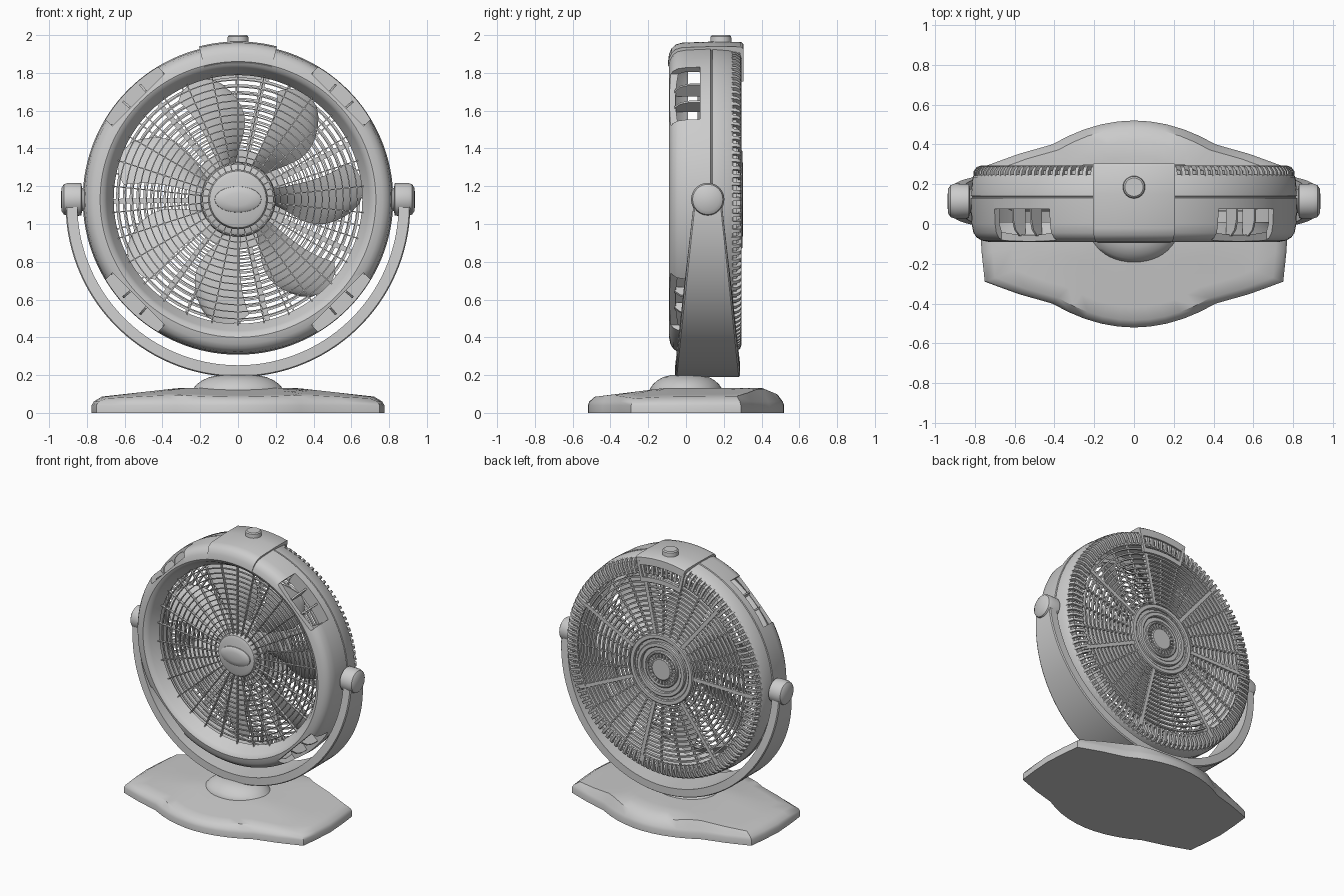
import bpy, bmesh
from math import sin, cos, pi, radians
from mathutils import Matrix, Vector

if "Cube" in bpy.data.objects:
    bpy.data.objects.remove(bpy.data.objects["Cube"])

C = 1.13                                   # height of the fan axis
AXIS = Matrix.Translation((0, 0, C))       # revolve frame: local y is the axis


def finish(name, bm, angle=35):
    bmesh.ops.remove_doubles(bm, verts=bm.verts, dist=1e-5)
    bmesh.ops.recalc_face_normals(bm, faces=bm.faces)
    me = bpy.data.meshes.new(name)
    bm.to_mesh(me)
    bm.free()
    ob = bpy.data.objects.new(name, me)
    bpy.context.collection.objects.link(ob)
    bpy.ops.object.select_all(action='DESELECT')
    bpy.context.view_layer.objects.active = ob
    ob.select_set(True)
    bpy.ops.object.shade_smooth_by_angle(angle=radians(angle))
    return ob


def polar(r, a, y, t=0):
    return Vector((r * cos(a) - t * sin(a), y, r * sin(a) + t * cos(a)))


def bridge(bm, rings, loop_u, loop_v):
    """Quads between neighbouring rows of verts."""
    n, m = len(rings), len(rings[0])
    for i in range(n if loop_u else n - 1):
        for j in range(m if loop_v else m - 1):
            p, q = rings[i], rings[(i + 1) % n]
            k = (j + 1) % m
            bm.faces.new((p[j], p[k], q[k], q[j]))


def revolve(bm, profile, segs=96, closed=True, a0=0.0, a1=2 * pi, M=AXIS):
    full = abs(a1 - a0 - 2 * pi) < 1e-4
    steps = segs if full else segs + 1
    rings = [[bm.verts.new(M @ polar(r, a0 + (a1 - a0) * i / segs, y)) for r, y in profile]
             for i in range(steps)]
    bridge(bm, rings, full, closed)
    if not full:
        bm.faces.new(rings[0])
        bm.faces.new(rings[-1])


def fin(bm, a, outline, w):
    """Plate of width w standing in the radial plane at angle a."""
    two = [[bm.verts.new(AXIS @ polar(r, a, y, t)) for r, y in outline] for t in (-w / 2, w / 2)]
    bridge(bm, two, False, True)
    bm.faces.new(two[0])
    bm.faces.new(two[1])


def rect(r0, r1, y0, y1):
    return [(r0, y0), (r1, y0), (r1, y1), (r0, y1)]


def turned(name, profile, **kw):
    bm = bmesh.new()
    revolve(bm, profile, **kw)
    return finish(name, bm)


# Housing shell with four diagonal vent openings
housing = turned("housing", [
    (.658, .005), (.695, -.06), (.708, -.08), (.73, -.09), (.765, -.083), (.79, -.068), (.807, -.045),
    (.816, 0), (.822, .13), (.815, .133), (.815, .138), (.82, .141), (.812, .235), (.80, .25),
    (.775, .25), (.785, 0), (.77, -.04), (.74, -.058), (.72, -.05), (.68, .01)], segs=128)
bm = bmesh.new()
DIAGONALS = [radians(45 + 90 * k) for k in range(4)]
for a in DIAGONALS:
    fin(bm, a, rect(.745, .92, -.15, .075), .39)
cutter = finish("vent_cutter", bm)
cutter.hide_render = True
mod = housing.modifiers.new("vents", 'BOOLEAN')
mod.object, mod.operation, mod.solver = cutter, 'DIFFERENCE', 'EXACT'
bpy.context.view_layer.objects.active = housing
bpy.ops.object.modifier_apply(modifier="vents")
bpy.data.objects.remove(cutter)
bpy.ops.object.select_all(action='DESELECT')
housing.select_set(True)
bpy.ops.object.shade_smooth_by_angle(angle=radians(35))

# Louvre fins and back wall inside the vents
bm = bmesh.new()
for a in DIAGONALS:
    for d in (-.08, .08):
        fin(bm, a + d, [(.72, -.06), (.755, -.06), (.785, -.03), (.80, .02), (.80, .08), (.72, .08)], .012)
    revolve(bm, rect(.725, .80, .075, .085), 10, a0=a - .25, a1=a + .25)
finish("vent_louvres", bm)

# Front grille: thin spokes and fine rings
bm = bmesh.new()
for k in range(30):
    fin(bm, 2 * pi * k / 30 + pi / 2, rect(.15, .68, -.012, .008), .006)
for k in range(14):
    r = .185 + .037 * k
    revolve(bm, rect(r, r + .006, -.006, .008), 80)
finish("front_grille", bm)

# Front hub disc with oval badge plate
turned("front_hub", [(0, -.03), (.13, -.028), (.15, -.02), (.158, -.005), (.158, .02), (0, .02)],
       segs=64, closed=False)
turned("hub_oval", [(0, -.05), (.06, -.048), (.105, -.042), (.122, -.034), (.125, -.02), (0, -.02)],
       segs=64, closed=False, M=AXIS @ Matrix.Diagonal((1, 1, .56, 1)))

# Fan rotor: hub and seven pitched blades
turned("rotor_hub", [(0, .04), (.17, .04), (.195, .055), (.20, .17), (0, .17)], segs=64, closed=False)
bm = bmesh.new()
NR, NW = 10, 6
for k in range(7):
    mid = radians(4) + 2 * pi * k / 7
    sides = []
    for off in (0, .007):
        grid = []
        for i in range(NR + 1):
            f = i / NR
            half = .22 + .07 * sin(pi * f) - .01 * f
            row = []
            for j in range(NW + 1):
                u = 2 * j / NW - 1
                r = .19 + f * (.47 - .05 * abs(u) ** 3)
                a = mid - .12 * sin(pi * f) + .04 * f + u * half
                row.append(bm.verts.new(AXIS @ polar(r, a, .11 + off - u * .06 + .012 * u * u)))
            grid.append(row)
        bridge(bm, grid, False, False)
        sides.append([r[0] for r in grid] + grid[-1][1:] + [r[-1] for r in grid[-2::-1]] + grid[0][-2:0:-1])
    bridge(bm, sides, False, True)
finish("fan_blades", bm)

# Motor body behind the rotor
turned("motor", [(0, .17), (.14, .17), (.15, .18), (.15, .27), (0, .27)], segs=48, closed=False)

# Rear grille: concentric slats, thin and wide spokes, bent rim ribs
bm = bmesh.new()
for k in range(13):
    r = .275 + .036 * k
    revolve(bm, rect(r, r + .011, .266, .288), 84)
for k in range(28):
    fin(bm, radians(78) + 2 * pi * k / 28, rect(.22, .74, .264, .284), .008)
for k in range(7):
    fin(bm, radians(78) + 2 * pi * k / 7, rect(.22, .76, .262, .29), .026)
for k in range(120):
    fin(bm, 2 * pi * k / 120, [(.808, .235), (.806, .265), (.79, .287), (.765, .295), (.70, .293),
                               (.70, .275), (.76, .275), (.78, .262), (.788, .235)], .018)
revolve(bm, rect(.765, .785, .24, .268))
finish("rear_grille", bm)

# Rear hub: stepped rings around a spoked centre
bm = bmesh.new()
for r0, r1, y in ((.225, .262, .298), (.165, .20, .303), (.115, .135, .298)):
    revolve(bm, [(r0, .262), (r1, .262), (r1, y - .006), (r1 - .006, y), (r0 + .006, y), (r0, y - .006)], 64)
revolve(bm, [(0, .296), (.075, .296), (.085, .288), (.085, .262), (0, .262)], 48, closed=False)
revolve(bm, [(0, .28), (.25, .28), (.25, .268), (0, .268)], 64, closed=False)
for k in range(24):
    fin(bm, 2 * pi * k / 24, rect(.08, .12, .27, .292), .008)
finish("rear_hub", bm)

# Control panel wrapped over the top, with rear handle frame
bm = bmesh.new()
A0, A1 = pi / 2 - .25, pi / 2 + .25
revolve(bm, [(.72, -.085), (.73, -.095), (.77, -.09), (.80, -.076), (.82, -.055), (.83, -.02), (.836, .15),
             (.834, .29), (.825, .303), (.77, .305), (.77, .29), (.80, .285), (.81, .1), (.80, -.04), (.76, -.075)],
        20, a0=A0, a1=A1)
revolve(bm, rect(.645, .68, .285, .305), 16, a0=A0, a1=A1)
for a in (A0 + .012, A1 - .012):
    fin(bm, a, rect(.65, .80, .285, .305), .022)
finish("control_panel", bm)

# Dial on top of the panel
turned("dial_knob", [(0, 2.0), (.046, 2.0), (.054, 1.993), (.058, 1.945), (0, 1.945)], segs=32, closed=False,
       M=Matrix.Translation((0, .185, 0)) @ Matrix.Rotation(pi / 2, 4, 'X'))

# Pivot caps on both sides
for side, name in ((1, "right_pivot"), (-1, "left_pivot")):
    turned(name, [(0, .79), (.06, .79), (.06, .825), (.086, .83), (.088, .90), (.08, .922), (.06, .935), (0, .938)],
           segs=40, closed=False,
           M=Matrix.Translation((0, .115, C)) @ Matrix.Rotation(-side * pi / 2, 4, 'Z'))

# Yoke: half hoop that widens toward the base
bm = bmesh.new()
rows = []
for i in range(65):
    a = pi + pi * i / 64
    s = -sin(a)
    h, ro = .072 + .10 * s, .912 + .028 * s
    rows.append([bm.verts.new(AXIS @ polar(r, a, .115 + y)) for r, y in
                 ((ro - .062, -h), (ro - .006, -h), (ro, -h + .008), (ro, h - .008), (ro - .006, h), (ro - .062, h))])
bridge(bm, rows, False, True)
bm.faces.new(rows[0])
bm.faces.new(rows[-1])
finish("yoke", bm)

# Base plate: bowed outline, top falling away towards the rim
front = [(.765, -.15), (.75, -.29), (.58, -.352)]
front += [(x, -.52 + .12 * (x / .41) ** 2) for x in (.41, .33, .25, .165, .08, 0)]
right = [(.775, 0)] + front
half = right + [(-x, y) for x, y in right[-2::-1]]
outline = half + [(x, -y) for x, y in half[-2:0:-1]]


def top(x, y):
    side = min(max((abs(x) - .3) / .45, 0), 1)
    slope = min(max((-y - .1) / .40, 0), 1)
    back = min(max((y - .40) / .12, 0), 1)
    return .133 - .05 * side - .05 * max(slope, back) * (1 - .5 * side)


bm = bmesh.new()
rows = [[bm.verts.new((x, y, 0)) for x, y in outline],
        [bm.verts.new((x, y, .04)) for x, y in outline],
        [bm.verts.new((x * .985, y * .985, .06)) for x, y in outline]]
for s in (.93, .8, .65, .5, .35, .2):
    rows.append([bm.verts.new((x * s, y * s, top(x * s, y * s))) for x, y in outline])
bridge(bm, rows, False, True)
bm.faces.new(rows[0])
bm.faces.new(rows[-1])
finish("base", bm, 40)

# Swivel dome between base and yoke
turned("swivel_dome", [(0, .203), (.10, .20), (.15, .19), (.19, .172), (.22, .15), (.24, .125), (.24, .09), (0, .09)],
       segs=48, closed=False, M=Matrix.Diagonal((1, .80, 1, 1)) @ Matrix.Rotation(pi / 2, 4, 'X'))
